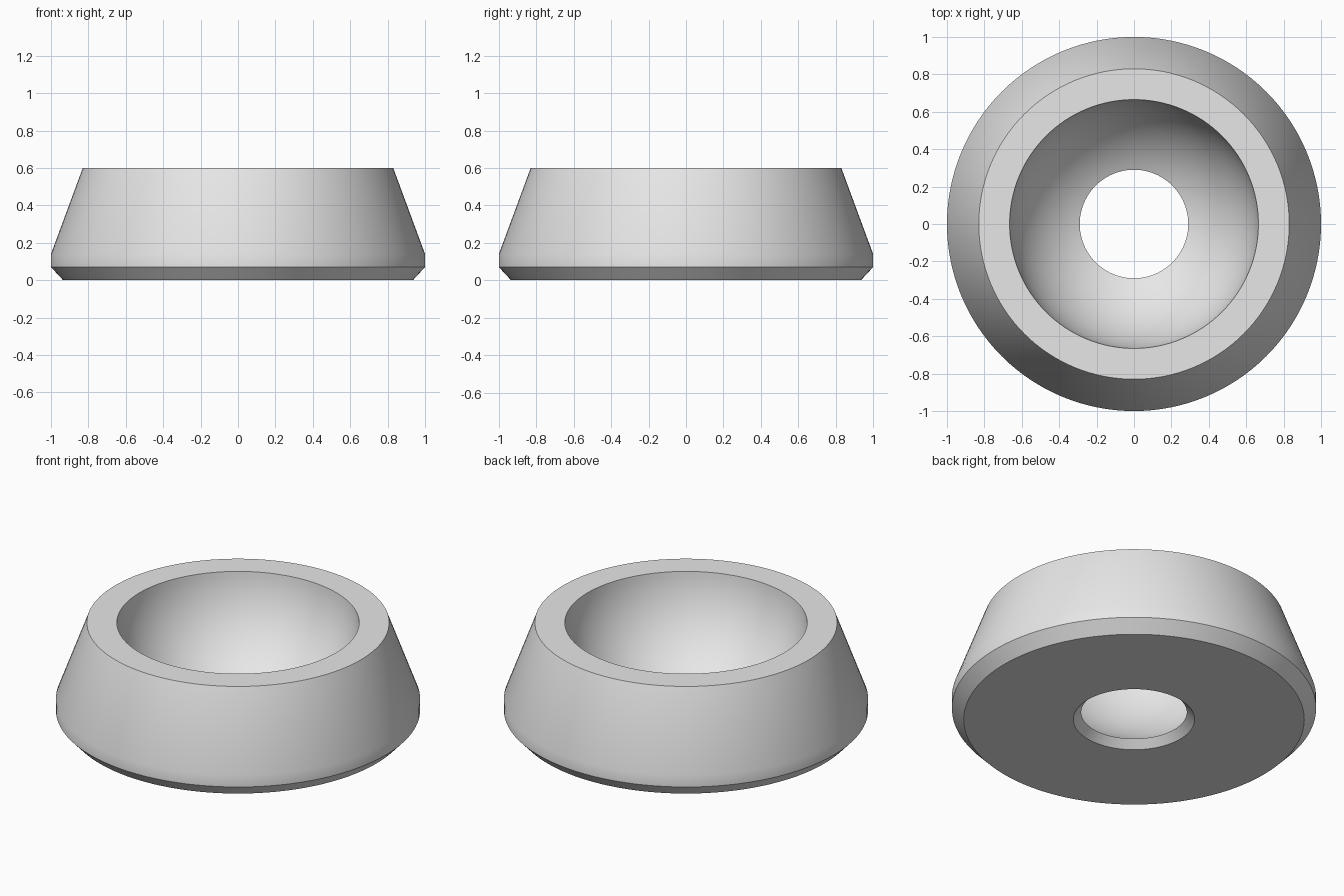
import bpy, bmesh
from math import atan2, cos, sin, pi, radians, hypot

cube = bpy.data.objects.get("Cube")
if cube:
    bpy.data.objects.remove(cube, do_unlink=True)

SEGMENTS = 128
ARC_STEPS = 24

# Material
grey = bpy.data.materials.new("light_grey")
grey.use_nodes = True
colour = (0.8, 0.8, 0.8, 1)
grey.diffuse_color = colour
grey.node_tree.nodes["Principled BSDF"].inputs["Base Color"].default_value = colour

# Outer profile: bottom hole chamfer, base, lower chamfer, short wall, taper, rim
rim, hole = (0.665, 0.6), (0.29, 0.045)
profile = [(0.333, 0), (0.935, 0), (1, 0.07), (1, 0.14), (0.83, 0.6)]

# Spherical seat from the rim down to the hole
centre_z = 0.645
radius = hypot(rim[0], rim[1] - centre_z)
start = atan2(rim[1] - centre_z, rim[0])
end = atan2(hole[1] - centre_z, hole[0])
for i in range(ARC_STEPS + 1):
    a = start + (end - start) * i / ARC_STEPS
    profile.append((radius * cos(a), centre_z + radius * sin(a)))

# Lathe the closed profile around the z axis
bm = bmesh.new()
rings = []
for s in range(SEGMENTS):
    t = 2 * pi * s / SEGMENTS
    rings.append([bm.verts.new((r * cos(t), r * sin(t), z)) for r, z in profile])
for s, ring in enumerate(rings):
    following = rings[(s + 1) % SEGMENTS]
    for k in range(len(profile)):
        n = (k + 1) % len(profile)
        bm.faces.new((ring[k], following[k], following[n], ring[n]))
bmesh.ops.recalc_face_normals(bm, faces=bm.faces)

mesh = bpy.data.meshes.new("spherical_seat_washer")
bm.to_mesh(mesh)
bm.free()
mesh.materials.append(grey)
washer = bpy.data.objects.new("spherical_seat_washer", mesh)
bpy.context.collection.objects.link(washer)

# Smooth curved walls, keep the chamfers and rim crisp
bpy.ops.object.select_all(action="DESELECT")
washer.select_set(True)
bpy.context.view_layer.objects.active = washer
bpy.ops.object.shade_smooth_by_angle(angle=radians(30))
